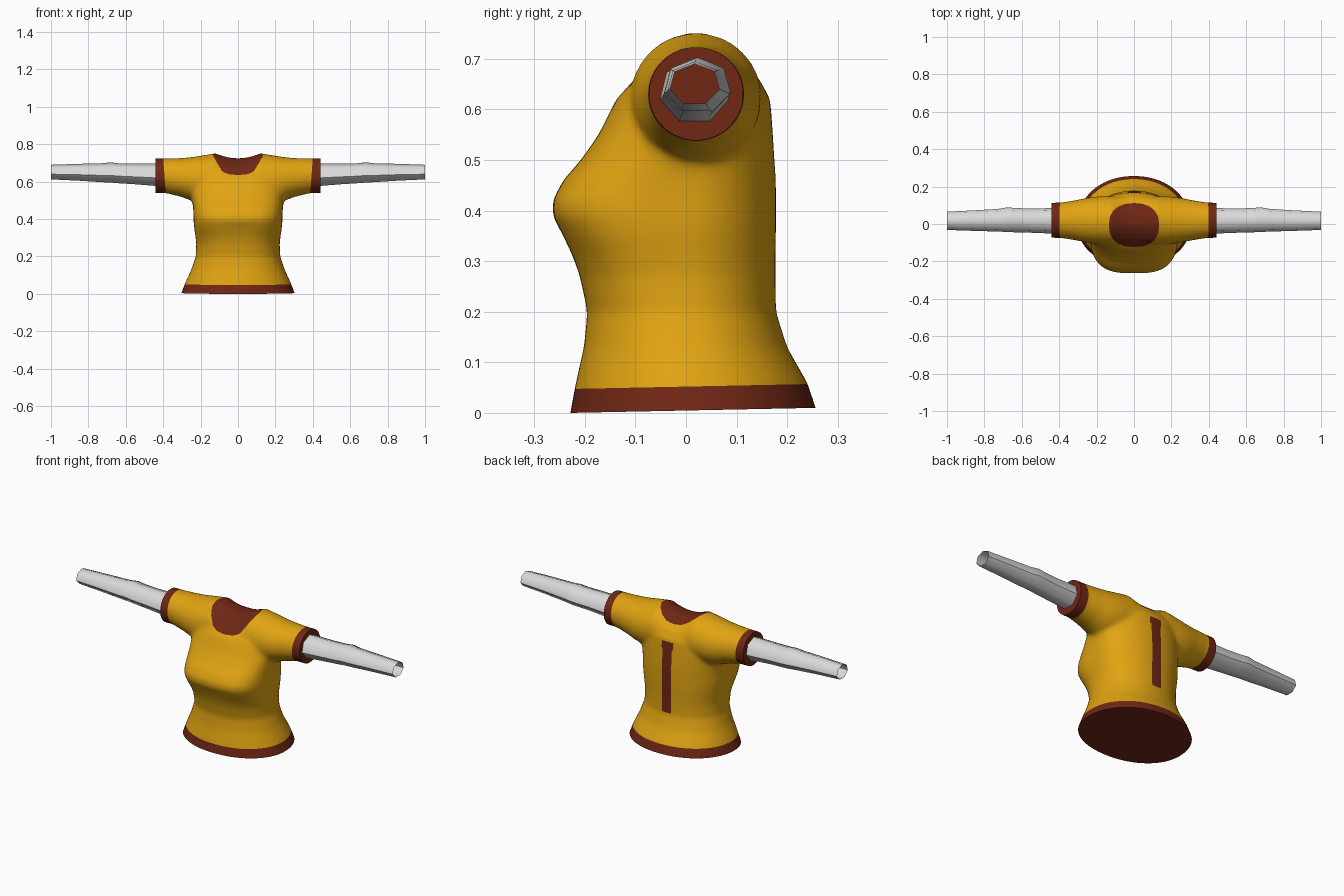
import bpy, bmesh, math
from mathutils import Vector

if "Cube" in bpy.data.objects:
    bpy.data.objects.remove(bpy.data.objects["Cube"])


def material(name, rgb):
    m = bpy.data.materials.new(name)
    m.diffuse_color = (*rgb, 1)
    m.use_nodes = True
    m.node_tree.nodes["Principled BSDF"].inputs["Base Color"].default_value = m.diffuse_color
    return m


YELLOW = material("golden cloth", (0.75, 0.37, 0.006))
BROWN = material("brown trim", (0.16, 0.02, 0.007))
GREY = material("pale grey", (0.70, 0.70, 0.70))


def loft(bm, rings, caps=True):
    """Join a list of closed rings of points with quads."""
    rows = [[bm.verts.new(p) for p in ring] for ring in rings]
    n = len(rows[0])
    for a, b in zip(rows, rows[1:]):
        for i in range(n):
            j = (i + 1) % n
            bm.faces.new((a[i], a[j], b[j], b[i]))
    if caps:
        bm.faces.new(rows[0][::-1])
        bm.faces.new(rows[-1])


def make_object(name, bm, mats):
    bmesh.ops.recalc_face_normals(bm, faces=bm.faces)
    me = bpy.data.meshes.new(name)
    bm.to_mesh(me)
    bm.free()
    ob = bpy.data.objects.new(name, me)
    bpy.context.collection.objects.link(ob)
    for m in mats:
        me.materials.append(m)
    return ob


def torso_ring(z, rx, front, back, power, n=48):
    pts = []
    for i in range(n):
        c, s = math.cos(2 * math.pi * i / n), math.sin(2 * math.pi * i / n)
        p = power if s < 0 else 2.1
        ry = front if s < 0 else back
        pts.append((rx * math.copysign(abs(c) ** (2 / p), c),
                    ry * math.copysign(abs(s) ** (2 / p), s), z))
    return pts


def tube_ring(x, yc, ry, zc, rz, n):
    return [(x, yc + ry * math.sin(2 * math.pi * i / n),
             zc + rz * math.cos(2 * math.pi * i / n)) for i in range(n)]


# Shirt body: height, half width, front depth, back depth, squareness
torso = [(-.05, .325, .238, .28, 2.1), (0, .305, .229, .26, 2.1),
         (.06, .282, .218, .24, 2.1), (.13, .25, .202, .20, 2.2),
         (.20, .226, .195, .178, 2.3), (.27, .223, .21, .177, 2.5),
         (.31, .228, .224, .177, 2.7), (.35, .234, .243, .178, 3),
         (.39, .238, .264, .178, 3.1), (.42, .238, .264, .178, 3.1),
         (.46, .24, .243, .178, 2.9), (.50, .245, .208, .175, 2.7),
         (.55, .25, .173, .172, 2.5), (.62, .24, .138, .167, 2.3),
         (.68, .20, .098, .143, 2.2), (.73, .16, .043, .10, 2.1),
         (.752, .11, .01, .055, 2)]
bm = bmesh.new()
loft(bm, [torso_ring(*t) for t in torso])

# Sleeves: one tube right across the shoulders
sleeve = [(.12, .02, .13, .622, .13), (.2, .02, .127, .615, .124),
          (.25, .02, .12, .615, .116), (.31, .02, .108, .623, .103),
          (.385, .02, .096, .631, .093), (.48, .02, .093, .631, .093)]
path = [(-s[0], *s[1:]) for s in reversed(sleeve)] + sleeve
loft(bm, [tube_ring(*s, 32) for s in path])
shirt = make_object("shirt", bm, [YELLOW, BROWN])

# Blend body and sleeves into one skin
remesh = shirt.modifiers.new("blend", 'REMESH')
remesh.mode = 'VOXEL'
remesh.voxel_size = 0.01
smooth = shirt.modifiers.new("soften", 'SMOOTH')
smooth.factor = 0.5
smooth.iterations = 12
bpy.context.view_layer.objects.active = shirt
for mod in ("blend", "soften"):
    bpy.ops.object.modifier_apply(modifier=mod)

bm = bmesh.new()
bm.from_mesh(shirt.data)

# Neck dip
for v in bm.verts:
    if abs(v.co.x) < .12 and v.co.z > .62:
        t = min(1, (v.co.z - .62) / .1)
        v.co.z -= .027 * t * (1 - (v.co.x / .12) ** 2)


def cut(co, no, test=lambda c: True, trim=False):
    faces = [f for f in bm.faces if test(f.calc_center_median())]
    geom = set(faces)
    for f in faces:
        geom.update(f.edges)
        geom.update(f.verts)
    bmesh.ops.bisect_plane(bm, geom=list(geom), dist=1e-4, plane_co=co,
                           plane_no=no, clear_outer=trim)
    if trim:
        edges = [e for e in bm.edges if e.is_boundary]
        bmesh.ops.holes_fill(bm, edges=edges, sides=0)


# Flat ends at hem and cuffs, then trim lines
cut((0, -.228, 0), (0, .0206, -1), trim=True)
for s in (-1, 1):
    cut((s * .44, 0, 0), (s, 0, 0), trim=True)
    cut((s * .393, 0, .63), (s, 0, -.07))
cut((0, 0, .052), (0, -.0206, 1))

# Neckline outline as a ring of short cuts
N = 20
outline = []
for i in range(N):
    c, s = math.cos(2 * math.pi * i / N), math.sin(2 * math.pi * i / N)
    outline.append(Vector((.135 * math.copysign(abs(c) ** .85, c),
                           -.006 + .118 * math.copysign(abs(s) ** .85, s), 0)))
neck = []
for a, b in zip(outline, outline[1:] + outline[:1]):
    no = Vector((b.y - a.y, a.x - b.x, 0)).normalized()
    mid = (a + b) / 2
    neck.append((mid, no))
    cut(mid, no, lambda c: c.z > .58 and (Vector((c.x, c.y, 0)) - mid).length < .05)

# Back stripe outline
def back(c):
    return c.y > .08 and abs(c.x) < .06 and .15 < c.z < .66


for x in (-.036, -.029, .029, .036):
    cut((x, 0, 0), (1, 0, 0), back)
for z in (.21, .57, .61):
    cut((0, 0, z), (0, 0, 1), back)

# Colour by region
for f in bm.faces:
    c = f.calc_center_median()
    hem = c.z < .052 + .0206 * c.y
    cuff = abs(c.x) > .393 + .07 * (c.z - .63)
    collar = c.z > .58 and all((c - m).dot(n) < 0 for m, n in neck)
    half = .036 if c.z > .57 else .029
    stripe = c.y > .08 and abs(c.x) < half and .21 < c.z < .61
    f.material_index = 1 if hem or cuff or collar or stripe else 0
bmesh.ops.recalc_face_normals(bm, faces=bm.faces)
bm.to_mesh(shirt.data)
bm.free()

# Arms: open seven-sided tubes with a slight elbow
arm = [(.43, .017, .07, .634, .064), (.56, .018, .066, .639, .058),
       (.64, .021, .067, .642, .056), (.68, .023, .067, .646, .057),
       (.73, .02, .062, .645, .053), (.86, .018, .056, .648, .047),
       (1, .017, .05, .649, .041)]
arms = []
for s, side in ((1, "right"), (-1, "left")):
    bm = bmesh.new()
    loft(bm, [tube_ring(s * a[0], *a[1:], 7) for a in arm], caps=False)
    bmesh.ops.recalc_face_normals(bm, faces=bm.faces)
    arms.append(make_object("arm_" + side, bm, [GREY]))

# Smooth shading with crisp rims
for ob in [shirt] + arms:
    bpy.ops.object.select_all(action='DESELECT')
    ob.select_set(True)
    bpy.context.view_layer.objects.active = ob
    bpy.ops.object.shade_smooth_by_angle(angle=math.radians(55))
